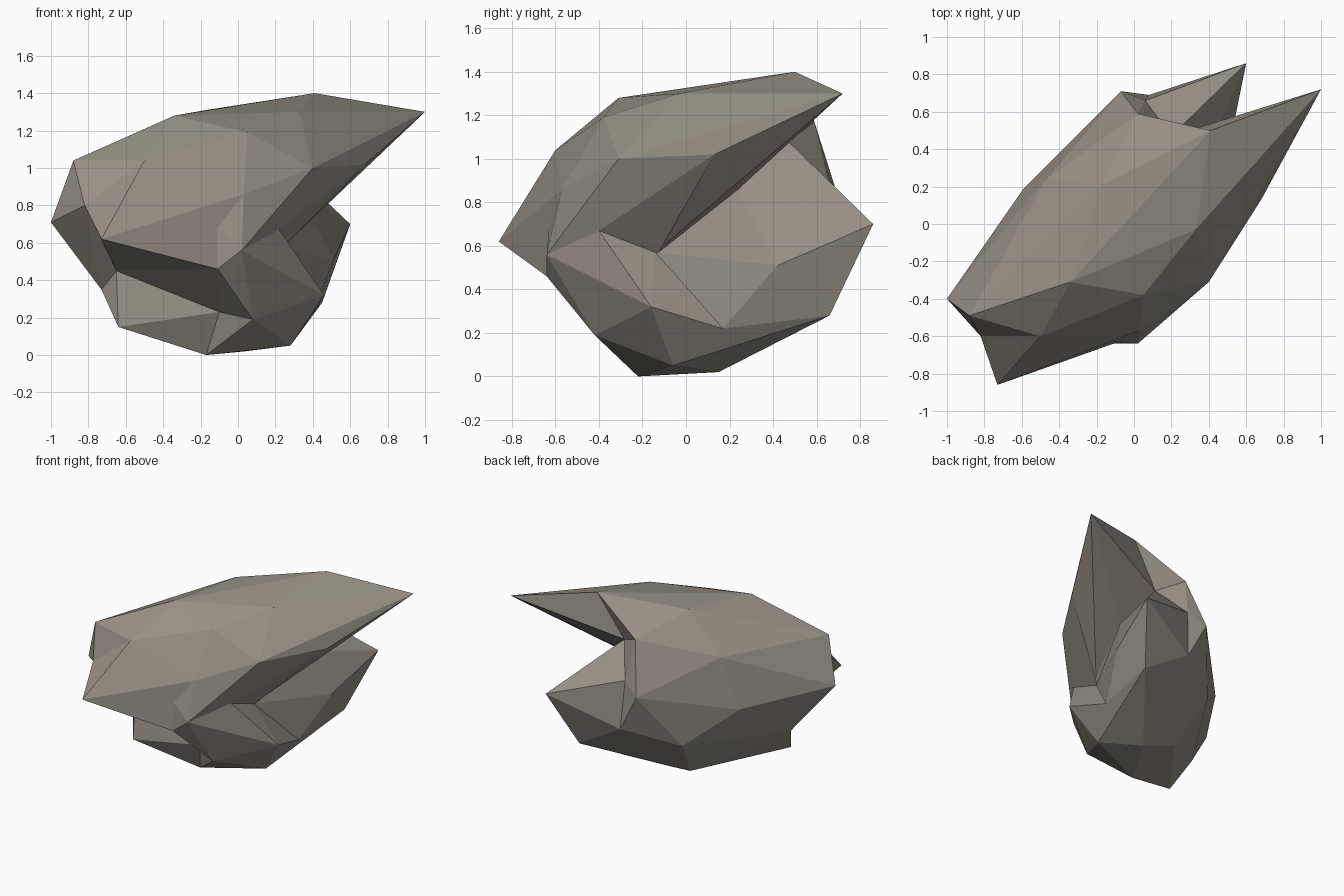
import bpy, bmesh

if "Cube" in bpy.data.objects:
    bpy.data.objects.remove(bpy.data.objects["Cube"])

# Corner points of the boulder, keyed by letter
P = {
    # upper slab
    'A': (-1, -.40, .71), 'B': (-.88, -.49, 1.04), 'C': (-.50, -.60, 1.04),
    'D': (-.34, -.31, 1.28), 'E': (.41, .50, 1.40), 'F': (1, .72, 1.30),
    'G': (.68, .13, 1.02), 'H': (.40, -.31, 1.0), 'I': (.33, -.03, 1.30),
    'J': (.05, -.38, 1.19), 'K': (.03, -.57, .86), 'L': (.02, -.64, .56),
    'M': (-.11, -.64, .46), 'N': (-.73, -.86, .62), 'O': (-.82, -.60, .80),
    # back wall
    'g': (-.17, .21, 1.31), 'h': (-.47, .24, 1.03), 'i': (-.59, .19, .64),
    'j': (.20, .47, 1.08), 'k': (.02, .59, 1.17), 'l': (.06, .66, .87),
    'm': (-.07, .71, .79), 'n': (.08, .69, .50), 'p': (-.29, .46, .38),
    # underside and lower lobe
    'q': (.04, .15, .02), 'w': (-.19, .22, .07), 'r': (-.64, -.37, .15),
    'P': (-.65, -.33, .45), 'Q': (-.73, -.24, .35), 'R': (.22, -.40, .67),
    'S': (.23, -.14, .57), 's': (.33, .24, .86), 'T': (.46, -.16, .32),
    'U': (.40, .17, .22), 'u': (.45, .66, .28), 'V': (.60, .86, .70),
    'W': (.51, .42, .51), 'X': (.28, -.06, .05), 'Y': (-.17, -.22, 0),
    'Z': (.08, -.42, .19), 'c': (-.10, -.32, .23),
}

stone = bpy.data.materials.new("warm grey stone")
stone.diffuse_color = (.31, .28, .235, 1)
stone.use_nodes = True
stone.node_tree.nodes["Principled BSDF"].inputs["Base Color"].default_value = stone.diffuse_color


def chunk(name, keys):
    """Faceted convex stone chunk spanning the named corners."""
    bm = bmesh.new()
    for k in keys:
        bm.verts.new(P[k])
    bmesh.ops.convex_hull(bm, input=list(bm.verts))
    loose = [v for v in bm.verts if not v.link_faces]
    bmesh.ops.delete(bm, geom=loose, context='VERTS')
    bmesh.ops.recalc_face_normals(bm, faces=list(bm.faces))
    me = bpy.data.meshes.new(name)
    bm.to_mesh(me)
    bm.free()
    me.materials.append(stone)
    ob = bpy.data.objects.new(name, me)
    bpy.context.scene.collection.objects.link(ob)
    return ob


boulder = chunk("boulder", "ABCDEGHIJKLMOghijkSsRPc")    # overhanging slab
others = [
    chunk("beak", "EFGHISsj"),
    chunk("front_snout", "NOCKMP"),
    chunk("left_side", "ABOhiQP"),
    chunk("lower_lobe", "VSsjlnuWUXYqwpriQPc"),
    chunk("front_neck", "LMcZTRSXU"),
    chunk("foot", "cZYXq"),
    chunk("back_wall", "hikmljnp"),
]

# Fuse the chunks into one skin
for o in others:
    mod = boulder.modifiers.new("fuse", 'BOOLEAN')
    mod.operation = 'UNION'
    mod.solver = 'EXACT'
    mod.object = o
bpy.context.view_layer.update()
deps = bpy.context.evaluated_depsgraph_get()
fused = bpy.data.meshes.new_from_object(boulder.evaluated_get(deps))
boulder.modifiers.clear()
zs = [v.co.z for v in fused.vertices]
ys = [v.co.y for v in fused.vertices]
if zs and min(zs) < .01 and max(zs) > 1.39 and max(ys) > .85:
    boulder.data = fused
    for o in others:
        bpy.data.objects.remove(o)
